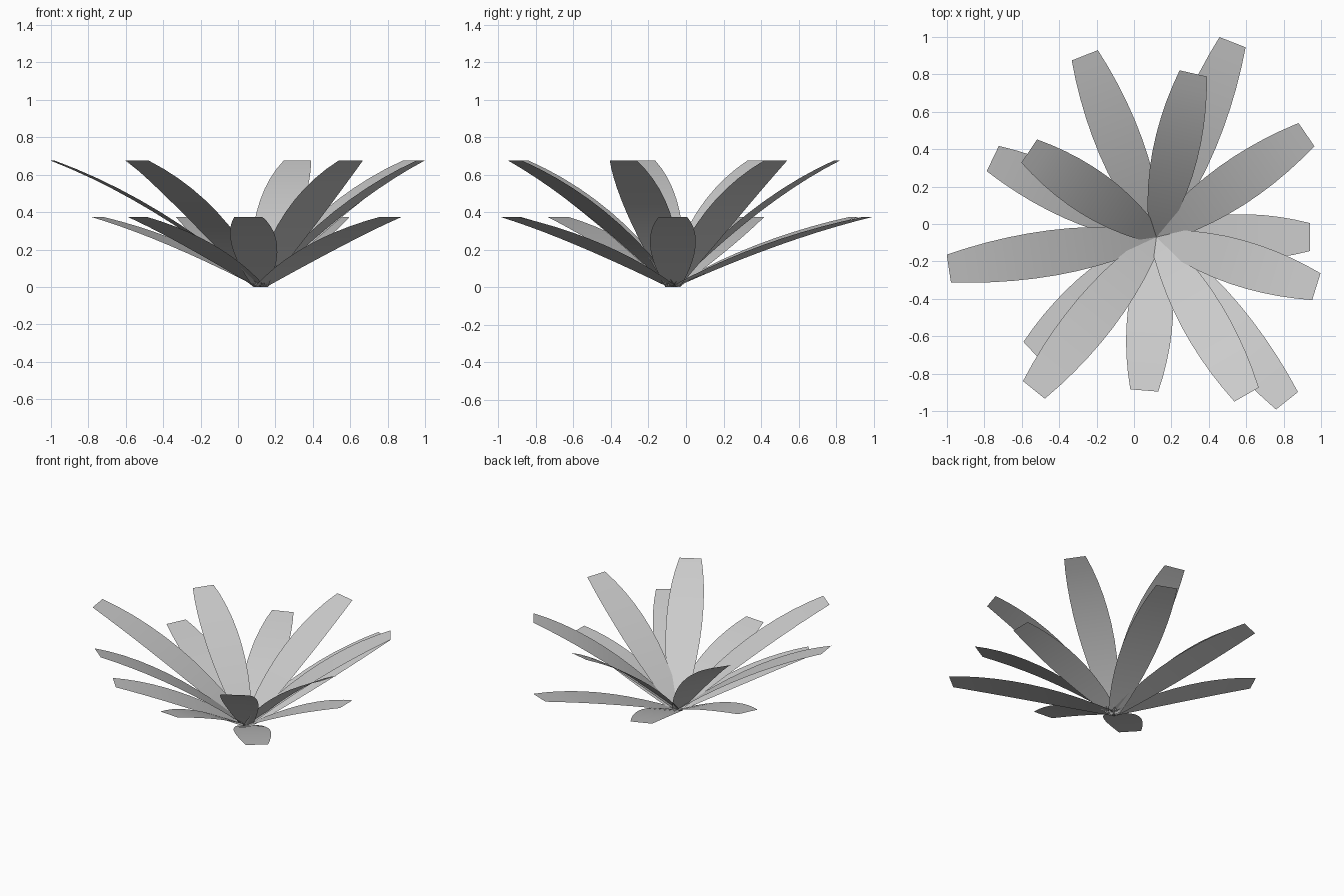
import bpy, math

if "Cube" in bpy.data.objects:
    bpy.data.objects.remove(bpy.data.objects["Cube"])

# single leaf material
mat = bpy.data.materials.new("pale grey leaf")
mat.diffuse_color = (0.6, 0.6, 0.6, 1)
mat.use_nodes = True
mat.node_tree.nodes["Principled BSDF"].inputs["Base Color"].default_value = mat.diffuse_color

CX, CY = 0.12, -0.07   # rosette centre
SEG = 10


def leaf_width(t):
    # narrow base, widest past the middle, blunt tip
    if t < 0.55:
        return 0.245 - 0.165 * ((0.55 - t) / 0.55) ** 2
    return 0.245 - 0.095 * ((t - 0.55) / 0.45) ** 2


def leaf(name, tip, height):
    dx, dy = tip[0] - CX, tip[1] - CY
    r = math.hypot(dx, dy)
    nx, ny = -dy / r, dx / r
    verts, faces = [], []
    for i in range(SEG + 1):
        t = i / SEG
        z = height * (t + 0.38 * t * (1 - t))
        w = leaf_width(t) / 2
        for s in (1, -1):
            verts.append((CX + dx * t + s * w * nx, CY + dy * t + s * w * ny, z))
        if i:
            a = 2 * i
            faces.append((a - 2, a - 1, a + 1, a))
    me = bpy.data.meshes.new(name)
    me.from_pydata(verts, [], faces)
    me.materials.append(mat)
    for p in me.polygons:
        p.use_smooth = True
    ob = bpy.data.objects.new(name, me)
    bpy.context.collection.objects.link(ob)


# leaf tips (x, y) of the two tiers
upper = [(0.317, 0.805), (0.922, 0.478), (0.975, -0.335), (0.602, -0.912),
         (-0.535, -0.887), (-0.99, -0.238), (-0.56, 0.39)]
lower = [(-0.263, 0.902), (0.527, 0.972), (0.94, -0.07), (0.818, -0.945),
         (0.055, -0.89), (-0.54, -0.685), (-0.755, 0.35)]
for i, tip in enumerate(upper):
    leaf(f"upper_leaf_{i + 1}", tip, 0.675)
for i, tip in enumerate(lower):
    leaf(f"lower_leaf_{i + 1}", tip, 0.375)
